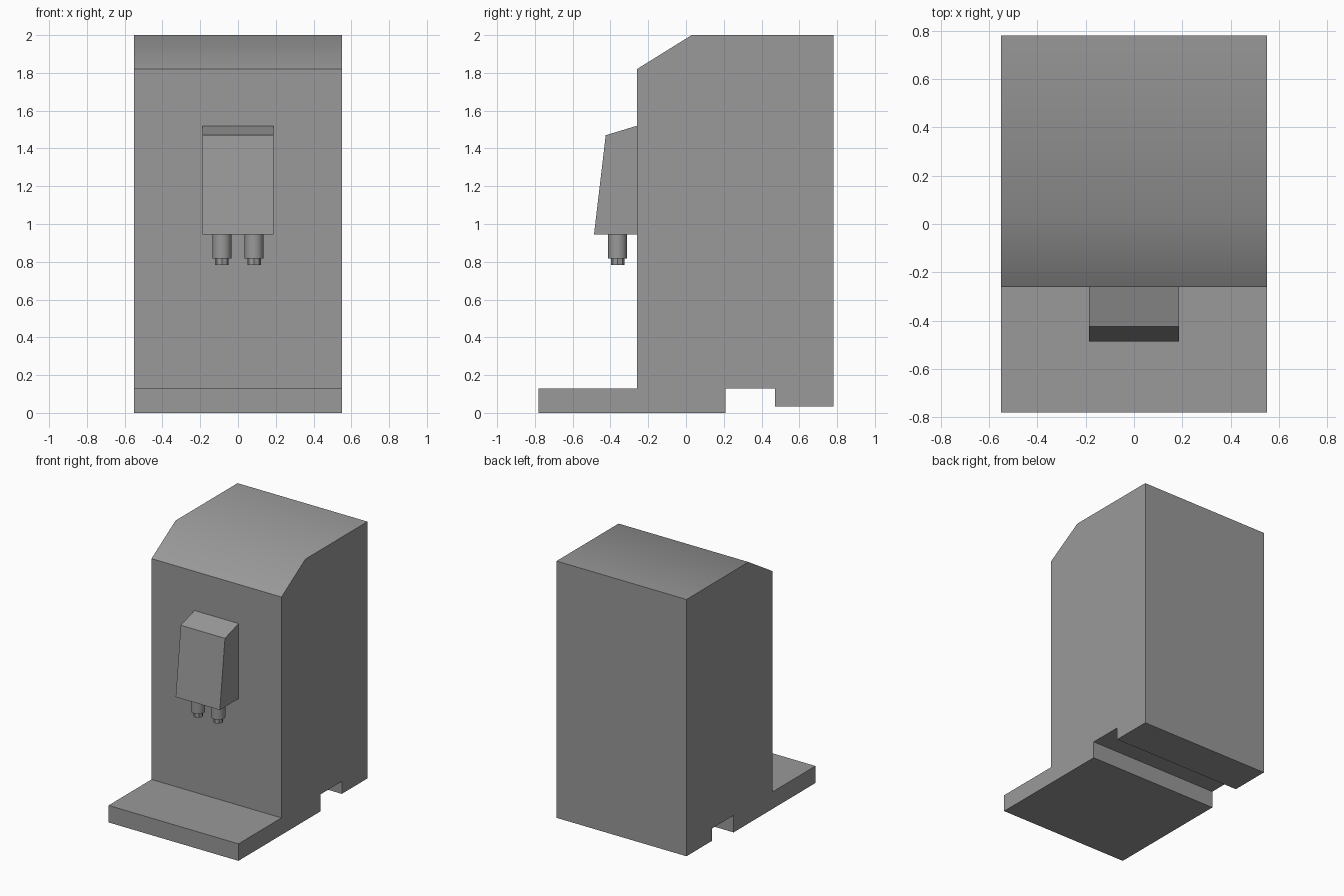
import bpy, bmesh, math

if "Cube" in bpy.data.objects:
    bpy.data.objects.remove(bpy.data.objects["Cube"])

# Dark grey finish shared by all parts
grey = bpy.data.materials.new("dark_grey")
grey.diffuse_color = (0.32, 0.32, 0.32, 1)
grey.use_nodes = True
grey.node_tree.nodes["Principled BSDF"].inputs["Base Color"].default_value = grey.diffuse_color


def extrude_profile(name, points, half_width):
    """Closed (y, z) profile extruded symmetrically along x."""
    bm = bmesh.new()
    face = bm.faces.new([bm.verts.new((-half_width, y, z)) for y, z in points])
    out = bmesh.ops.extrude_face_region(bm, geom=[face])
    verts = [v for v in out["geom"] if isinstance(v, bmesh.types.BMVert)]
    bmesh.ops.translate(bm, verts=verts, vec=(2 * half_width, 0, 0))
    bmesh.ops.recalc_face_normals(bm, faces=bm.faces)
    mesh = bpy.data.meshes.new(name)
    bm.to_mesh(mesh)
    bm.free()
    obj = bpy.data.objects.new(name, mesh)
    bpy.context.collection.objects.link(obj)
    mesh.materials.append(grey)
    return obj


def cylinder(name, x, y, z0, z1, radius, sides):
    bpy.ops.mesh.primitive_cylinder_add(
        vertices=sides, radius=radius, depth=z1 - z0, location=(x, y, (z0 + z1) / 2))
    obj = bpy.context.object
    obj.name = name
    obj.data.materials.append(grey)
    return obj


def smooth(obj, degrees):
    bpy.ops.object.select_all(action='DESELECT')
    obj.select_set(True)
    bpy.context.view_layer.objects.active = obj
    bpy.ops.object.shade_smooth_by_angle(angle=math.radians(degrees))


# Cabinet with front tray, sloped top edge and slot under the rear
body = extrude_profile("machine_body", [
    (-0.78, 0), (0.21, 0), (0.21, 0.13), (0.47, 0.13), (0.47, 0.035),
    (0.78, 0.035), (0.78, 2), (0.03, 2), (-0.26, 1.82), (-0.26, 0.13),
    (-0.78, 0.13)], 0.55)
smooth(body, 40)

# Tapered dispenser housing on the front panel
extrude_profile("dispenser_head", [
    (-0.26, 0.945), (-0.26, 1.52), (-0.425, 1.47), (-0.487, 0.945)], 0.187)

# Pair of spouts, each with a narrower faceted tip
for side, x in (("left", -0.085), ("right", 0.085)):
    smooth(cylinder(f"spout_{side}", x, -0.362, 0.818, 0.945, 0.05, 24), 40)
    cylinder(f"spout_tip_{side}", x, -0.362, 0.782, 0.818, 0.036, 8)
